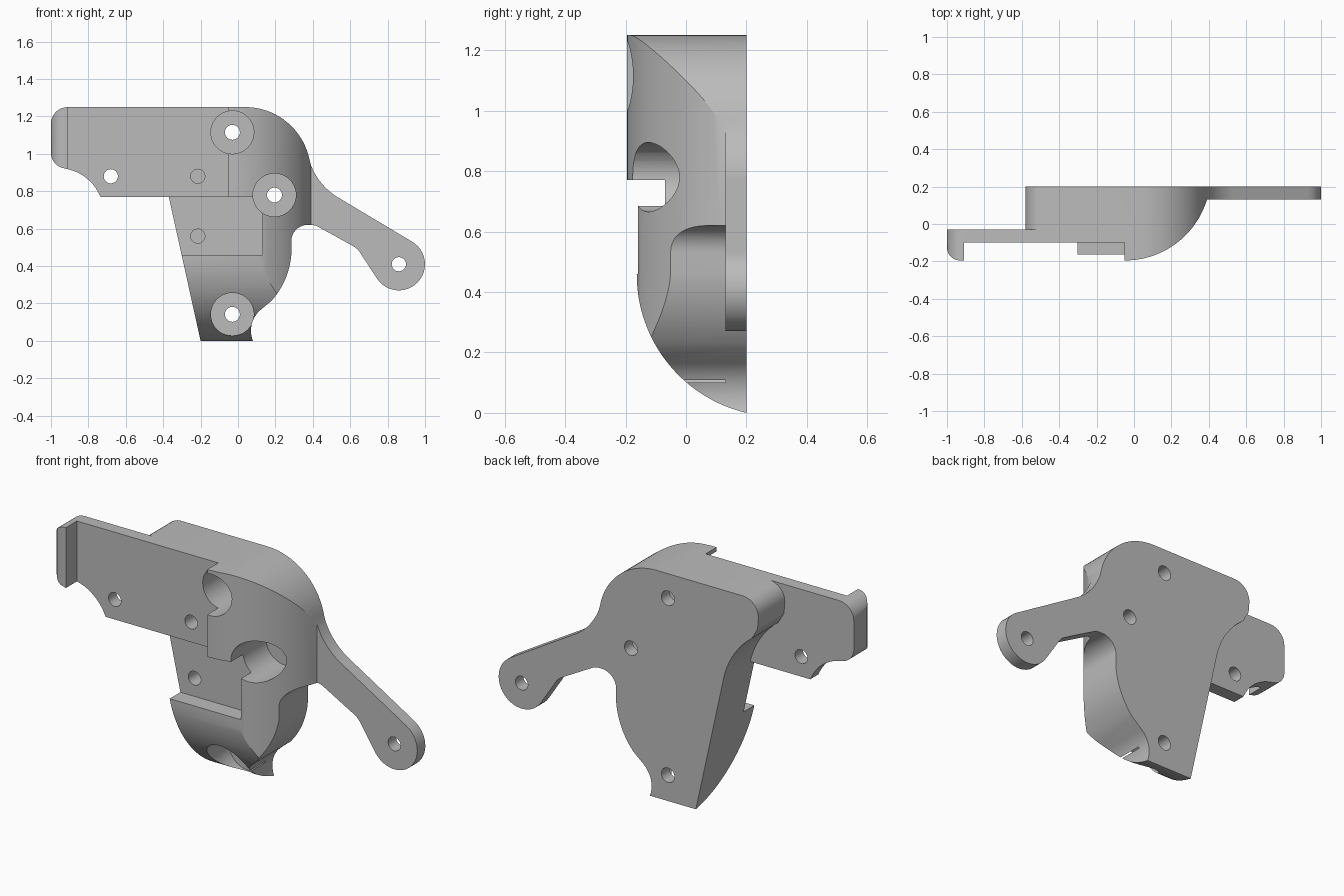
import bpy, bmesh, math
from mathutils import Vector

cube = bpy.data.objects.get("Cube")
if cube:
    bpy.data.objects.remove(cube)

grey = bpy.data.materials.new("plain_grey")
grey.use_nodes = True
colour = (0.5, 0.5, 0.5, 1)
grey.diffuse_color = colour
grey.node_tree.nodes["Principled BSDF"].inputs["Base Color"].default_value = colour


def arc(a, b, c, n=14):
    """Points on the circular arc from a through b to c."""
    a, b, c = Vector(a), Vector(b), Vector(c)
    d = 2 * (a.x * (b.y - c.y) + b.x * (c.y - a.y) + c.x * (a.y - b.y))
    aa, bb, cc = a.length_squared, b.length_squared, c.length_squared
    o = Vector(((aa * (b.y - c.y) + bb * (c.y - a.y) + cc * (a.y - b.y)) / d,
                (aa * (c.x - b.x) + bb * (a.x - c.x) + cc * (b.x - a.x)) / d))
    start, mid, end = (math.atan2(p.y - o.y, p.x - o.x) for p in (a, b, c))
    sweep = (end - start) % math.tau
    if (mid - start) % math.tau > sweep:
        sweep -= math.tau
    r = (a - o).length
    return [(o.x + r * math.cos(start + sweep * i / n),
             o.y + r * math.sin(start + sweep * i / n)) for i in range(n + 1)]


def prism(name, points, axis, lo, hi):
    """Extrude a closed outline along one axis."""
    place = {"x": lambda u, v, w: (w, u, v),
             "y": lambda u, v, w: (u, w, v),
             "z": lambda u, v, w: (u, v, w)}[axis]
    bm = bmesh.new()
    rings = [[bm.verts.new(place(u, v, w)) for u, v in points] for w in (lo, hi)]
    for ring in rings:
        bm.faces.new(ring)
    for i in range(len(points)):
        j = (i + 1) % len(points)
        bm.faces.new((rings[0][i], rings[0][j], rings[1][j], rings[1][i]))
    bmesh.ops.recalc_face_normals(bm, faces=bm.faces)
    mesh = bpy.data.meshes.new(name)
    bm.to_mesh(mesh)
    bm.free()
    mesh.materials.append(grey)
    ob = bpy.data.objects.new(name, mesh)
    bpy.context.collection.objects.link(ob)
    return ob


def box(name, x, y, z):
    return prism(name, [(x[0], z[0]), (x[1], z[0]), (x[1], z[1]), (x[0], z[1])], "y", *y)


def disc(name, x, z, r, lo, hi, n=40):
    ring = [(x + r * math.cos(math.tau * i / n), z + r * math.sin(math.tau * i / n))
            for i in range(n)]
    return prism(name, ring, "y", lo, hi)


def combine(ob, tool, operation):
    """Apply a boolean and discard the tool."""
    mod = ob.modifiers.new("combine", "BOOLEAN")
    mod.operation, mod.solver, mod.object = operation, "EXACT", tool
    bpy.context.view_layer.objects.active = ob
    bpy.ops.object.modifier_apply(modifier=mod.name)
    bpy.data.objects.remove(tool)


# Body and arm outline, clockwise from the top left
outline = (
    arc((-0.58, 1.15), (-0.555, 1.22), (-0.49, 1.25), 8)
    + arc((0.04, 1.25), (0.287, 1.147), (0.382, 0.97), 20)
    + arc((0.39, 0.94), (0.445, 0.845), (0.53, 0.77), 10)
    + arc((0.93, 0.531), (0.981, 0.34), (0.744, 0.332), 24)
    + arc((0.66, 0.46), (0.64, 0.488), (0.61, 0.51), 5)
    + arc((0.425, 0.612), (0.41, 0.618), (0.39, 0.62), 3)
    + arc((0.365, 0.62), (0.308, 0.592), (0.285, 0.53), 8)
    + arc((0.285, 0.46), (0.255, 0.335), (0.18, 0.215), 12)
    + arc((0.12, 0.165), (0.075, 0.095), (0.08, 0), 10)
    + [(-0.2, 0), (-0.37, 0.77)]
    + arc((-0.375, 0.79), (-0.435, 0.92), (-0.54, 1.03), 8)
    + [(-0.575, 1.09)])
body = prism("bracket_body", outline, "y", -0.3, 0.2)

# Round the front towards the arm, seen from above
plan = arc((-0.05, -0.195), (0.22, -0.108), (0.39, 0.13), 28)
plan += [(1.2, 0.13), (1.2, 0.4), (-0.8, 0.4), (-0.8, -0.195)]
combine(body, prism("plan_shape", plan, "z", -0.2, 1.5), "INTERSECT")

# Round the lower front, seen from the side
side = arc((0.2, 0), (-0.06, 0.164), (-0.163, 0.46), 24)
side += [(-0.4, 0.46), (-0.4, 1.5), (0.4, 1.5), (0.4, 0)]
combine(body, prism("side_shape", side, "x", -1.3, 1.3), "INTERSECT")

# Recesses in the front
combine(body, box("upper_recess", (-0.8, -0.05), (-0.5, -0.06), (0.77, 1.5)), "DIFFERENCE")
combine(body, box("lower_recess", (-0.8, 0.13), (-0.5, -0.07), (0.46, 0.77)), "DIFFERENCE")

# Side plate with its end lip
plate_outline = (
    arc((-1, 1.16), (-0.974, 1.224), (-0.91, 1.25), 8)
    + [(0.02, 1.25), (0.02, 0.77), (-0.735, 0.77)]
    + arc((-0.74, 0.78), (-0.81, 0.87), (-0.91, 0.918), 10)
    + arc((-0.925, 0.922), (-0.98, 0.951), (-1, 1.0), 6))
plate = prism("side_plate", plate_outline, "y", -0.4, 0.1)
plate_plan = arc((-1, -0.125), (-0.98, -0.174), (-0.93, -0.195), 8)
plate_plan += [(-0.91, -0.195), (-0.91, -0.1), (0.1, -0.1), (0.1, -0.03), (-1, -0.03)]
combine(plate, prism("plate_plan", plate_plan, "z", 0.5, 1.5), "INTERSECT")
combine(body, plate, "UNION")

# Bolt holes with wide seats
for x, z in ((-0.03, 1.115), (0.195, 0.78), (-0.03, 0.142)):
    combine(body, disc("bolt_seat", x, z, 0.115, -0.5, 0.13), "DIFFERENCE")
    combine(body, disc("bolt_hole", x, z, 0.04, 0, 0.5, 24), "DIFFERENCE")

# Plain holes through the plate and arm, then blind holes
for x, z, end in ((-0.68, 0.88, 0.5), (0.86, 0.41, 0.5),
                  (-0.215, 0.88, 0.08), (-0.215, 0.56, 0.08)):
    combine(body, disc("pin_hole", x, z, 0.038, -0.5, end, 24), "DIFFERENCE")

bpy.ops.object.select_all(action="DESELECT")
body.select_set(True)
bpy.context.view_layer.objects.active = body
bpy.ops.object.shade_smooth_by_angle(angle=math.radians(25))
